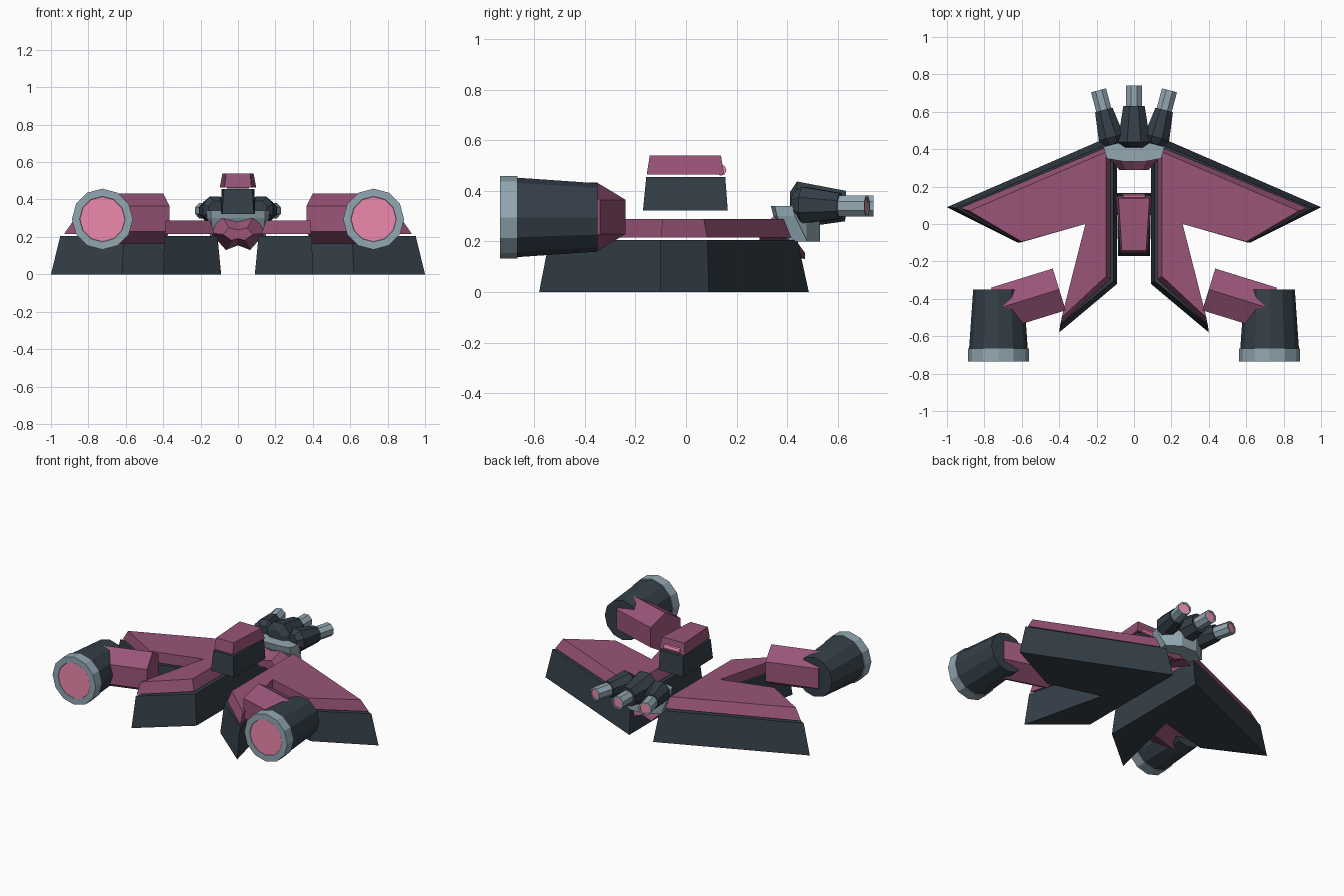
import bpy, bmesh, math
from mathutils import Vector

if "Cube" in bpy.data.objects:
    bpy.data.objects.remove(bpy.data.objects["Cube"])


def material(name, rgb):
    m = bpy.data.materials.new(name)
    m.diffuse_color = (*rgb, 1)
    m.use_nodes = True
    m.node_tree.nodes["Principled BSDF"].inputs["Base Color"].default_value = m.diffuse_color
    return m


DARK = material("dark_metal", (0.035, 0.05, 0.065))
PINK = material("pink_plate", (0.32, 0.09, 0.19))
STEEL = material("steel", (0.29, 0.39, 0.45))
GLOW = material("glow", (0.85, 0.25, 0.42))


def loft(name, rings, mat):
    """Skin a series of matching 3D outlines and cap both ends."""
    bm = bmesh.new()
    loops = [[bm.verts.new(p) for p in r] for r in rings]
    n = len(loops[0])
    for a, b in zip(loops, loops[1:]):
        for i in range(n):
            j = (i + 1) % n
            bm.faces.new((a[i], a[j], b[j], b[i]))
    bm.faces.new(loops[0][::-1])
    bm.faces.new(loops[-1])
    bmesh.ops.recalc_face_normals(bm, faces=bm.faces)
    me = bpy.data.meshes.new(name)
    bm.to_mesh(me)
    bm.free()
    me.materials.append(mat)
    ob = bpy.data.objects.new(name, me)
    bpy.context.collection.objects.link(ob)
    return ob


def tube(name, a, b, stations, sides, mat, wide=1.0, turn=0.0):
    """Faceted tube from a to b; stations are (fraction, radius)."""
    a, b = Vector(a), Vector(b)
    d = (b - a).normalized()
    side = d.cross(Vector((0, 0, 1))).normalized()
    up = side.cross(d)
    rings = []
    for t, r in stations:
        c = a.lerp(b, t)
        rings.append([c + side * (r * wide * math.sin(k)) + up * (r * math.cos(k))
                      for k in (turn + 2 * math.pi * i / sides for i in range(sides))])
    return loft(name, rings, mat)


def flat(pts, z, s=1):
    return [(s * x, y, z) for x, y in pts]


# wing outlines, from keel front round to keel rear
base_low = [(.09, .485), (1.0, .09), (.62, -.10), (.26, 0), (.40, -.58), (.09, -.32)]
base_top = [(.11, .44), (.95, .085), (.61, -.10), (.26, 0), (.395, -.54), (.11, -.305)]
plate_low = [(.125, .42), (.93, .085), (.61, -.097), (.26, 0), (.392, -.535), (.125, -.295)]
plate_top = [(.15, .385), (.88, .07), (.60, -.095), (.26, 0), (.387, -.50), (.15, -.28)]

for s, tag in ((1, "right"), (-1, "left")):
    # wings
    loft("wing_base_" + tag, [flat(base_low, 0, s), flat(base_top, .205, s)], DARK)
    loft("wing_plate_" + tag, [flat(plate_low, .215, s), flat(plate_top, .288, s)], PINK)

    # engine arm, hexagonal bar
    tube("engine_arm_" + tag, (s * .40, -.35, .297), (s * .73, -.452, .297),
         [(0, .135), (1, .135)], 6, PINK)

    # engine pod
    x, z = s * .725, .295
    tube("engine_body_" + tag, (x, -.35, z), (x, -.67, z), [(0, .135), (1, .157)], 12, DARK)
    tube("engine_rim_" + tag, (x, -.665, z), (x, -.735, z),
         [(0, .163), (1, .163), (1, .122), (.8, .118)], 12, STEEL)
    tube("engine_glow_" + tag, (x, -.70, z), (x, -.733, z), [(0, .12), (1, .12)], 12, GLOW)

# cockpit
loft("cabin_body", [
    [(-.085, -.17, .322), (.085, -.17, .322), (.092, .165, .322), (-.092, .165, .322)],
    [(-.077, -.157, .455), (.077, -.157, .455), (.088, .155, .455), (-.088, .155, .455)]], DARK)
loft("cabin_roof", [
    [(-.072, -.155, .465), (.072, -.155, .465), (.097, .15, .465), (-.097, .15, .465)],
    [(-.065, -.143, .54), (.065, -.143, .54), (.083, .138, .54), (-.083, .138, .54)]], PINK)
tube("cabin_slit", (-.06, .138, .482), (.06, .138, .482), [(0, .022), (1, .022)], 8, GLOW)

# faceted boss behind the gun mount
boss = [(0, .29), (.09, .32), (.145, .22), (.065, .13), (0, .155),
        (-.065, .13), (-.145, .22), (-.09, .32)]
loft("gun_boss", [
    [(px * .55, .29, .21 + (pz - .21) * .35) for px, pz in boss],
    [(px, .37 if pz > .2 else .47, pz) for px, pz in boss]], PINK)

# curved gun mount
mount = [(-.165, .43), (-.145, .36), (-.06, .345), (.06, .345), (.145, .36),
         (.165, .43), (.15, .475), (.06, .53), (-.06, .53), (-.15, .475)]
loft("gun_mount", [flat([(x * .9, y if y > .45 else y + .05) for x, y in mount], .2),
                   flat(mount, .30), flat([(x, y - .01) for x, y in mount], .34)], STEEL)

# three fanned gun barrels
for i, name in ((-1, "left"), (0, "middle"), (1, "right")):
    a = math.radians(15 * i)
    d = Vector((math.sin(a), math.cos(a), 0))
    p = Vector((.112 * i, .41 if i == 0 else .425, .345))
    zt = Vector((0, 0, -.005))
    tube("gun_pod_" + name, p, p + d * (.22 if i == 0 else .19) + zt,
         [(0, .055), (.12, .10), (1, .065)] if i == 0 else [(0, .05), (.2, .078), (1, .055)],
         8, DARK, .95, math.pi / 8)
    tube("gun_tip_" + name, p + d * .18 + zt, p + d * (.33 if i == 0 else .30) + zt,
         [(0, .045), (1, .045), (1, .034), (.93, .034)], 8, STEEL, 1, math.pi / 8)
    tube("gun_glow_" + name, p + d * .26 + zt, p + d * (.325 if i == 0 else .295) + zt,
         [(0, .034), (1, .034)], 8, GLOW, 1, math.pi / 8)
